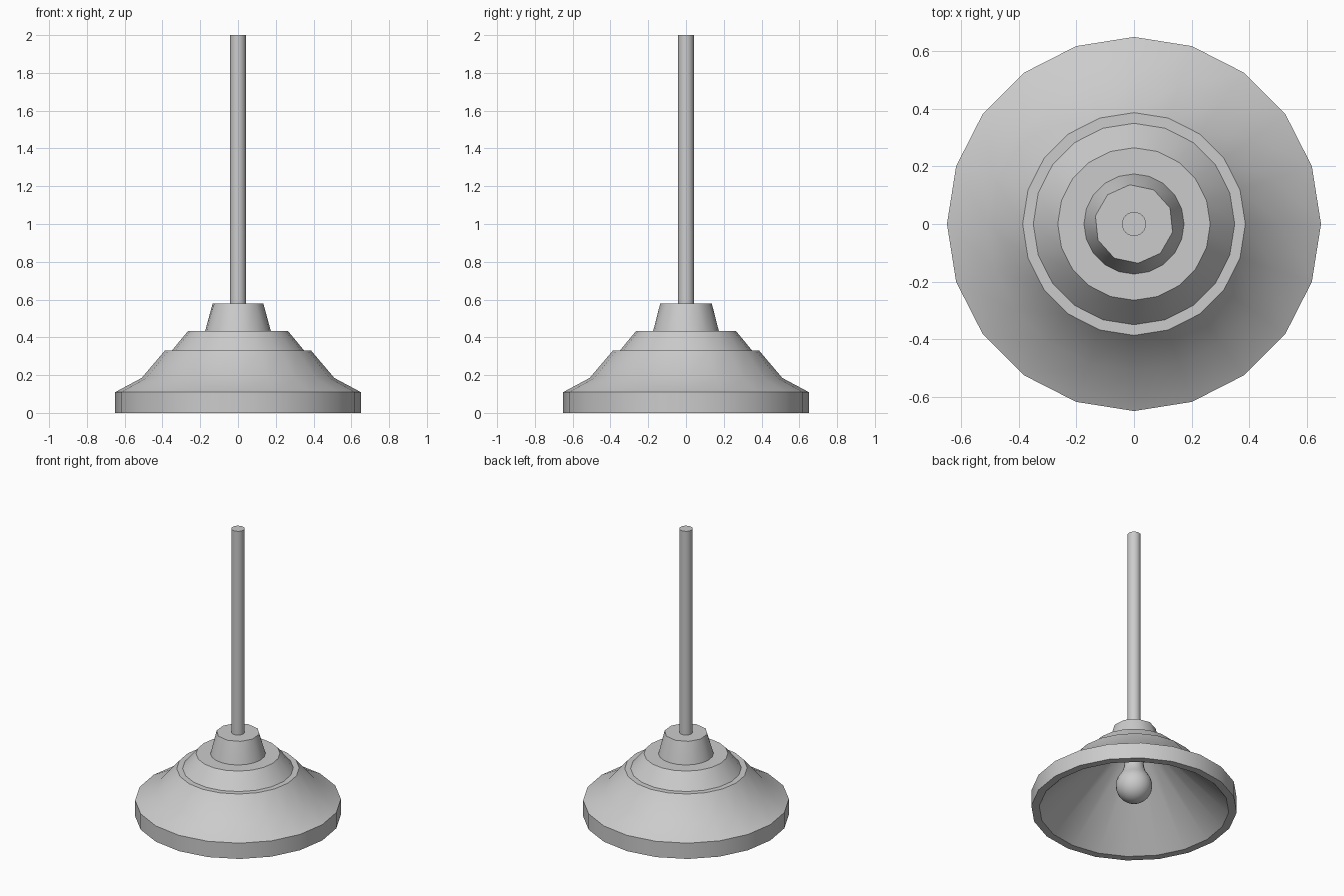
import bpy, bmesh, math

if "Cube" in bpy.data.objects:
    bpy.data.objects.remove(bpy.data.objects["Cube"])


def finish(bm, name, angle=40):
    bmesh.ops.recalc_face_normals(bm, faces=bm.faces[:])
    me = bpy.data.meshes.new(name)
    bm.to_mesh(me)
    bm.free()
    ob = bpy.data.objects.new(name, me)
    bpy.context.collection.objects.link(ob)
    bpy.ops.object.select_all(action='DESELECT')
    ob.select_set(True)
    bpy.context.view_layer.objects.active = ob
    bpy.ops.object.shade_smooth_by_angle(angle=math.radians(angle))
    return ob


def ring(bm, r, z, sides, turn=0.0):
    pts = [turn + 2 * math.pi * i / sides for i in range(sides)]
    return [bm.verts.new((r * math.cos(a), r * math.sin(a), z)) for a in pts]


def skin(bm, a, b):
    n = len(a)
    for i in range(n):
        j = (i + 1) % n
        bm.faces.new((a[i], a[j], b[j], b[i]))


def lathe(name, profile, sides):
    # Stacked rings with closed ends
    bm = bmesh.new()
    rings = [ring(bm, r, z, sides) for r, z in profile]
    for a, b in zip(rings, rings[1:]):
        skin(bm, a, b)
    bm.faces.new(rings[0])
    bm.faces.new(rings[-1])
    return finish(bm, name)


# Stepped shade: inner cone, rim, then the outer tiers
lathe("shade", [(0.16, 0.425), (0.60, 0), (0.65, 0), (0.65, 0.11), (0.51, 0.185),
                (0.387, 0.33), (0.35, 0.33), (0.265, 0.433), (0.17, 0.433)], 20)

# Neck collar: 20-sided foot narrowing to a 10-sided top
bm = bmesh.new()
foot = ring(bm, 0.174, 0.433, 20)
top = ring(bm, 0.137, 0.58, 10, math.radians(-12))
for i in range(10):
    a, b, c = foot[2 * i - 1], foot[2 * i], foot[(2 * i + 1) % 20]
    t, u = top[i], top[(i + 1) % 10]
    bm.faces.new((a, b, t))
    bm.faces.new((b, u, t))
    bm.faces.new((b, c, u))
bm.faces.new(top)
finish(bm, "neck_collar")

# Hanging rod
lathe("hanging_rod", [(0.042, 0.58), (0.042, 2.0)], 24)

# Bulb: round globe swept into a narrow stem
globe = [(0.115 * math.sin(math.radians(d)), 0.17 - 0.115 * math.cos(math.radians(d)))
         for d in range(6, 127, 12)]
lathe("bulb", globe + [(0.073, 0.27), (0.062, 0.31), (0.06, 0.425)], 24)
